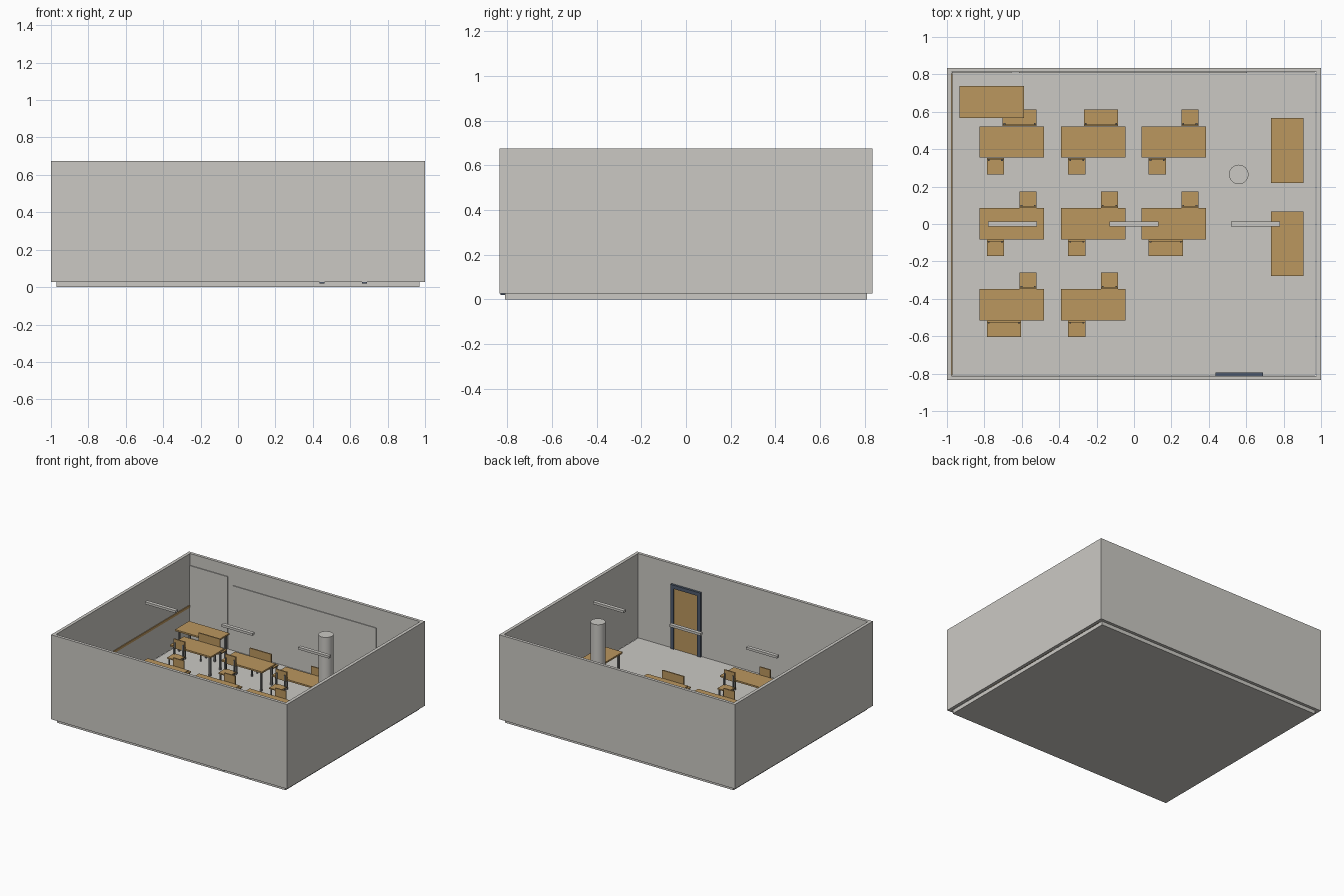
import bpy, bmesh, math

if "Cube" in bpy.data.objects:
    bpy.data.objects.remove(bpy.data.objects["Cube"])


def material(name, r, g, b):
    def lin(c):
        c /= 255
        return c / 12.92 if c <= 0.04045 else ((c + 0.055) / 1.055) ** 2.4
    m = bpy.data.materials.new(name)
    m.diffuse_color = (lin(r), lin(g), lin(b), 1)
    m.use_nodes = True
    m.node_tree.nodes["Principled BSDF"].inputs["Base Color"].default_value = m.diffuse_color
    return m


PLASTER = material("pale_grey", 203, 201, 196)
WOOD = material("wood", 187, 151, 95)
STEEL = material("steel_grey", 125, 126, 126)
FRAME = material("slate_blue", 78, 90, 108)

FLOOR = 0.03      # finished floor level
TOP = 0.675       # top of walls


def finish(name, bm, mats):
    me = bpy.data.meshes.new(name)
    bm.to_mesh(me)
    bm.free()
    for m in mats:
        me.materials.append(m)
    ob = bpy.data.objects.new(name, me)
    bpy.context.collection.objects.link(ob)
    return ob


def add_box(bm, x0, x1, y0, y1, z0, z1, mat=0):
    r = bmesh.ops.create_cube(bm, size=1)
    for v in r["verts"]:
        v.co.x = x1 if v.co.x > 0 else x0
        v.co.y = y1 if v.co.y > 0 else y0
        v.co.z = z1 if v.co.z > 0 else z0
    for f in {f for v in r["verts"] for f in v.link_faces}:
        f.material_index = mat


def box(name, mat, *dims):
    bm = bmesh.new()
    add_box(bm, *dims)
    return finish(name, bm, [mat])


# Walls: one closed rectangular ring
def walls():
    bm = bmesh.new()
    corners = [(-1, -1), (1, -1), (1, 1), (-1, 1)]
    ring = lambda hx, hy, z: [bm.verts.new((sx * hx, sy * hy, z)) for sx, sy in corners]
    loops = [ring(1, 0.835, 0.027), ring(1, 0.835, TOP),
             ring(0.975, 0.812, TOP), ring(0.975, 0.812, 0.027)]
    for a, b in zip(loops, loops[1:] + loops[:1]):
        for i in range(4):
            j = (i + 1) % 4
            bm.faces.new((a[i], a[j], b[j], b[i]))
    bmesh.ops.recalc_face_normals(bm, faces=bm.faces)
    finish("walls", bm, [PLASTER])


# Table: wooden top on four steel legs
def table(name, x0, x1, y0, y1, top=0.19):
    bm = bmesh.new()
    add_box(bm, x0, x1, y0, y1, top - 0.012, top)
    inset, t = 0.014, 0.014
    for lx in (x0 + inset, x1 - inset - t):
        for ly in (y0 + inset, y1 - inset - t):
            add_box(bm, lx, lx + t, ly, ly + t, FLOOR, top - 0.012, 1)
    finish(name, bm, [WOOD, STEEL])


# Chair: back stands beside the desk edge at y, seat extends along side (+1 or -1)
def chair(name, x0, x1, y, side):
    bm = bmesh.new()

    def part(xa, xb, da, db, za, zb, mat=0):
        ya, yb = sorted((y + side * da, y + side * db))
        add_box(bm, xa, xb, ya, yb, za, zb, mat)

    part(x0, x1, 0.004, 0.09, 0.128, 0.137)
    part(x0, x1, 0.001, 0.011, 0.178, 0.25)
    t = 0.009
    for lx in (x0 + 0.006, x1 - 0.006 - t):
        part(lx, lx + t, 0.011, 0.011 + t, FLOOR, 0.128, 1)
        part(lx, lx + t, 0.075, 0.075 + t, FLOOR, 0.128, 1)
        part(lx, lx + t, 0.011, 0.017, 0.137, 0.225, 1)
    finish(name, bm, [WOOD, STEEL])


walls()
box("floor_slab", PLASTER, -0.97, 0.97, -0.81, 0.81, 0, FLOOR)

# Round column
bm = bmesh.new()
bmesh.ops.create_cone(bm, cap_ends=True, segments=32, radius1=0.052, radius2=0.052,
                      depth=TOP - FLOOR)
bmesh.ops.translate(bm, verts=bm.verts, vec=(0.56, 0.265, (TOP + FLOOR) / 2))
for f in bm.faces:
    f.smooth = len(f.verts) == 4
for e in bm.edges:
    e.smooth = all(len(f.verts) == 4 for f in e.link_faces)
finish("column", bm, [PLASTER])

# Hanging lights
for i, cx in enumerate((-0.65, 0, 0.65)):
    box(f"ceiling_light_{i + 1}", PLASTER, cx - 0.131, cx + 0.131, -0.014, 0.014, 0.655, 0.673)

# Wall boards and wooden wall rail
box("tall_wall_panel", PLASTER, -0.974, -0.655, 0.806, 0.813, FLOOR, 0.585)
box("long_board", PLASTER, -0.615, 0.605, 0.806, 0.813, 0.26, 0.528)
box("wall_rail", WOOD, -0.976, -0.97, -0.811, 0.805, 0.265, 0.284)

# Door with frame
bm = bmesh.new()
add_box(bm, 0.435, 0.463, -0.83, -0.795, 0.02, 0.522)
add_box(bm, 0.662, 0.69, -0.83, -0.795, 0.02, 0.522)
add_box(bm, 0.463, 0.662, -0.83, -0.795, 0.494, 0.522)
finish("door_frame", bm, [FRAME])
box("door", WOOD, 0.463, 0.662, -0.825, -0.803, FLOOR, 0.494)

# Pupil desks with chairs; (row, column) pairs mark double-width seats
columns = (-0.825, -0.39, 0.04)
rows = (0.355, -0.082, -0.515)
wide_north = {(0, 0), (0, 1)}
wide_south = {(1, 2), (2, 0)}
for r, y0 in enumerate(rows):
    for c, x0 in enumerate(columns):
        if (r, c) == (2, 2):
            continue
        tag = f"{r + 1}_{c + 1}"
        y1 = y0 + 0.167
        table("desk_" + tag, x0, x0 + 0.345, y0, y1)
        wn = 0.183 if (r, c) in wide_north else 0.092
        ws = 0.183 if (r, c) in wide_south else 0.092
        chair("north_chair_" + tag, x0 + 0.305 - wn, x0 + 0.305, y1, 1)
        chair("south_chair_" + tag, x0 + 0.038, x0 + 0.038 + ws, y0, -1)

# Larger tables along the sides
table("teacher_desk", -0.932, -0.588, 0.568, 0.738, 0.197)
table("side_table_back", 0.732, 0.905, 0.22, 0.568, 0.19)
table("side_table_front", 0.732, 0.905, -0.278, 0.066, 0.19)
